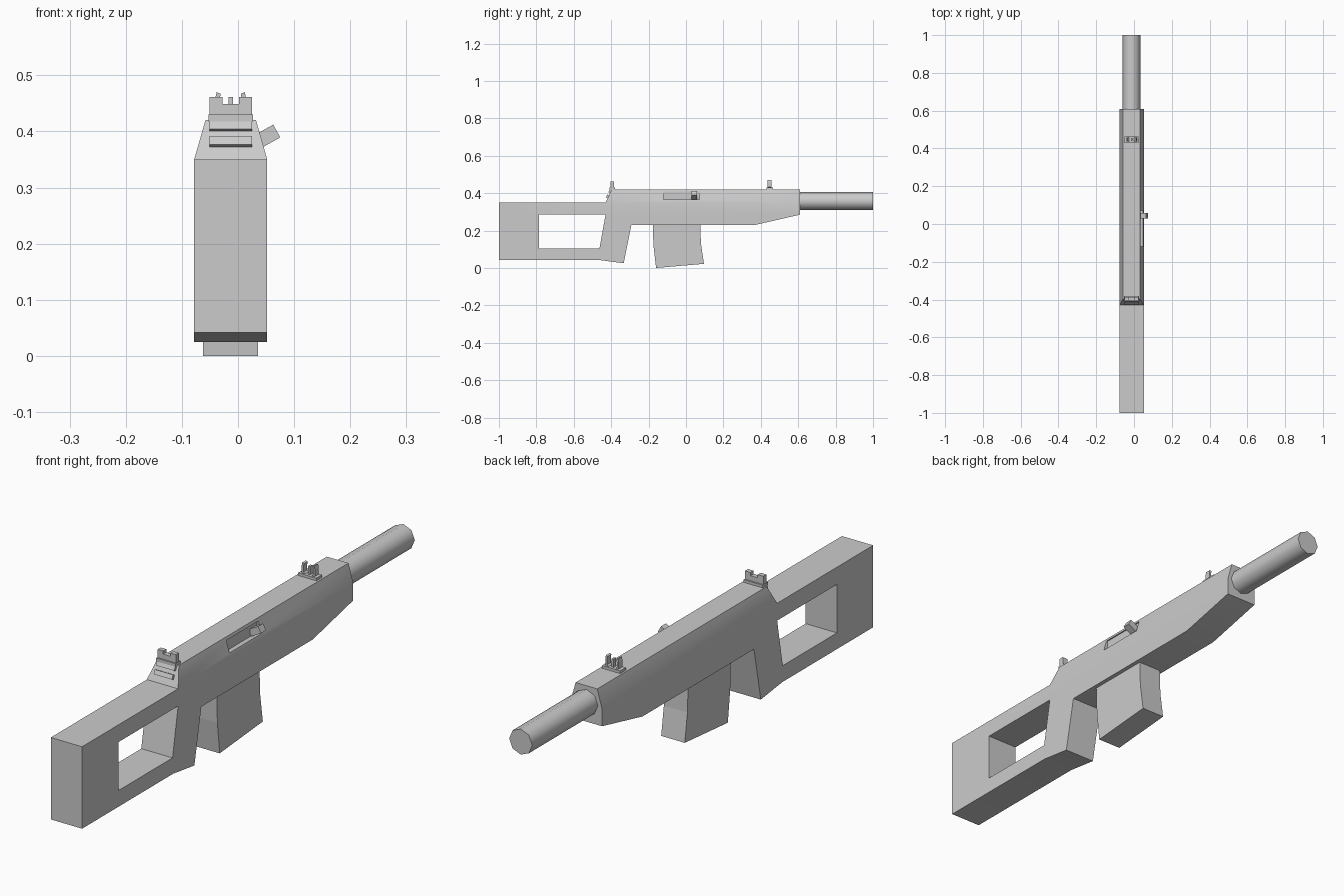
import bpy, bmesh, math
from mathutils import Matrix, Vector

if "Cube" in bpy.data.objects:
    bpy.data.objects.remove(bpy.data.objects["Cube"])

CX = -0.013  # mid plane of the body


def finish(name, bm, smooth=None):
    bmesh.ops.recalc_face_normals(bm, faces=bm.faces)
    me = bpy.data.meshes.new(name)
    bm.to_mesh(me)
    bm.free()
    ob = bpy.data.objects.new(name, me)
    bpy.context.collection.objects.link(ob)
    if smooth:
        shade(ob, smooth)
    return ob


def shade(ob, angle):
    bpy.ops.object.select_all(action='DESELECT')
    ob.select_set(True)
    bpy.context.view_layer.objects.active = ob
    bpy.ops.object.shade_smooth_by_angle(angle=math.radians(angle))


def side_prism(name, pts, sides=None, x=CX):
    """Side outline of (y, z, half width), mirrored about the plane x."""
    bm = bmesh.new()
    n = len(pts)
    left, right = ([bm.verts.new((x + s * w, y, z)) for y, z, w in pts] for s in (-1, 1))
    for i in range(n):
        j = (i + 1) % n
        bm.faces.new((left[i], left[j], right[j], right[i]))
    for ids in sides or [range(n)]:
        for row in (left, right):
            bm.faces.new([row[i] for i in ids])
    return finish(name, bm)


def front_prism(name, pts, y0, y1):
    """Front outline of (x offset, z), extruded along y."""
    bm = bmesh.new()
    face = bm.faces.new([bm.verts.new((CX + x, y0, z)) for x, z in pts])
    new = bmesh.ops.extrude_face_region(bm, geom=[face])["geom"]
    bmesh.ops.translate(bm, vec=(0, y1 - y0, 0),
                        verts=[v for v in new if isinstance(v, bmesh.types.BMVert)])
    return finish(name, bm)


def box(name, loc, size, rot=(0, 0, 0)):
    bm = bmesh.new()
    bmesh.ops.create_cube(bm, size=1, matrix=Matrix.LocRotScale(None, None, Vector(size)))
    ob = finish(name, bm)
    ob.location = loc
    ob.rotation_euler = rot
    return ob


def cut(ob, cutter):
    mod = ob.modifiers.new("cut", 'BOOLEAN')
    mod.operation = 'DIFFERENCE'
    mod.solver = 'EXACT'
    mod.object = cutter
    bpy.context.view_layer.update()
    bpy.context.view_layer.objects.active = ob
    bpy.ops.object.modifier_apply(modifier=mod.name)
    bpy.data.objects.remove(cutter)


# Stock, grip and receiver in one piece, with sloped upper sides
W, T = 0.065, 0.045
body = side_prism("body", [
    (-1, 0.042, W), (-0.46, 0.042, W), (-0.333, 0.025, W), (-0.292, 0.23, W),
    (0.37, 0.23, W), (0.61, 0.285, W), (0.61, 0.35, W), (0.61, 0.42, T),
    (-0.397, 0.42, T), (-0.43, 0.35, W), (-1, 0.35, W)],
    sides=[(0, 1, 2, 3, 4, 5, 6, 9, 10), (6, 7, 8, 9)])
cut(body, side_prism("stock_hole", [
    (-0.785, 0.103, 0.2), (-0.463, 0.103, 0.2), (-0.43, 0.285, 0.2), (-0.785, 0.285, 0.2)]))
cut(body, box("slot_cutter", (0.075, -0.024, 0.387), (0.09, 0.19, 0.044)))
shade(body, 30)

# Barrel
bm = bmesh.new()
bmesh.ops.create_cone(bm, cap_ends=True, segments=8, radius1=0.048, radius2=0.048, depth=0.41,
                      matrix=Matrix.Translation((CX, 0.795, 0.358)) @ Matrix.Rotation(math.pi / 2, 4, 'X'))
finish("barrel", bm, 50)

# Magazine, bent slightly forward
M = 0.049
side_prism("magazine", [
    (-0.178, 0.24, M), (-0.174, 0.12, M), (-0.16, 0.0, M),
    (0.096, 0.022, M), (0.08, 0.13, M), (0.076, 0.24, M)],
    sides=[(0, 1, 4, 5), (1, 2, 3, 4)])

# Bolt handle in the slot
box("bolt_handle", (0.049, 0.044, 0.3895), (0.046, 0.03, 0.026), (0, math.radians(-29), 0))

# Raised slats on the rear slope of the receiver
slope = math.atan2(0.033, 0.07)
for i, z in enumerate((0.381, 0.409)):
    y = -0.43 + (z - 0.35) * 0.033 / 0.07
    box(f"rear_slat_{i + 1}", (CX, y - 0.002, z), (0.076, 0.016, 0.017), (-slope, 0, 0))

# Rear sight with a notch
box("rear_sight_base", (CX, -0.395, 0.424), (0.08, 0.03, 0.012))
front_prism("rear_sight", [
    (-0.038, 0.428), (0.038, 0.428), (0.038, 0.461), (0.015, 0.461),
    (0.015, 0.449), (-0.015, 0.449), (-0.015, 0.461), (-0.038, 0.461)], -0.404, -0.386)

# Front sight: base, post and two curved ears
box("front_sight_base", (CX, 0.447, 0.424), (0.076, 0.034, 0.012))
box("front_sight_post", (CX, 0.447, 0.444), (0.008, 0.014, 0.034))
ear = [(0.012, 0.428), (0.02, 0.436), (0.02, 0.455), (0.018, 0.467),
       (0.025, 0.47), (0.028, 0.457), (0.028, 0.432), (0.022, 0.428)]
for s, label in ((-1, "left"), (1, "right")):
    front_prism(f"front_sight_ear_{label}", [(s * x, z) for x, z in ear], 0.436, 0.458)
